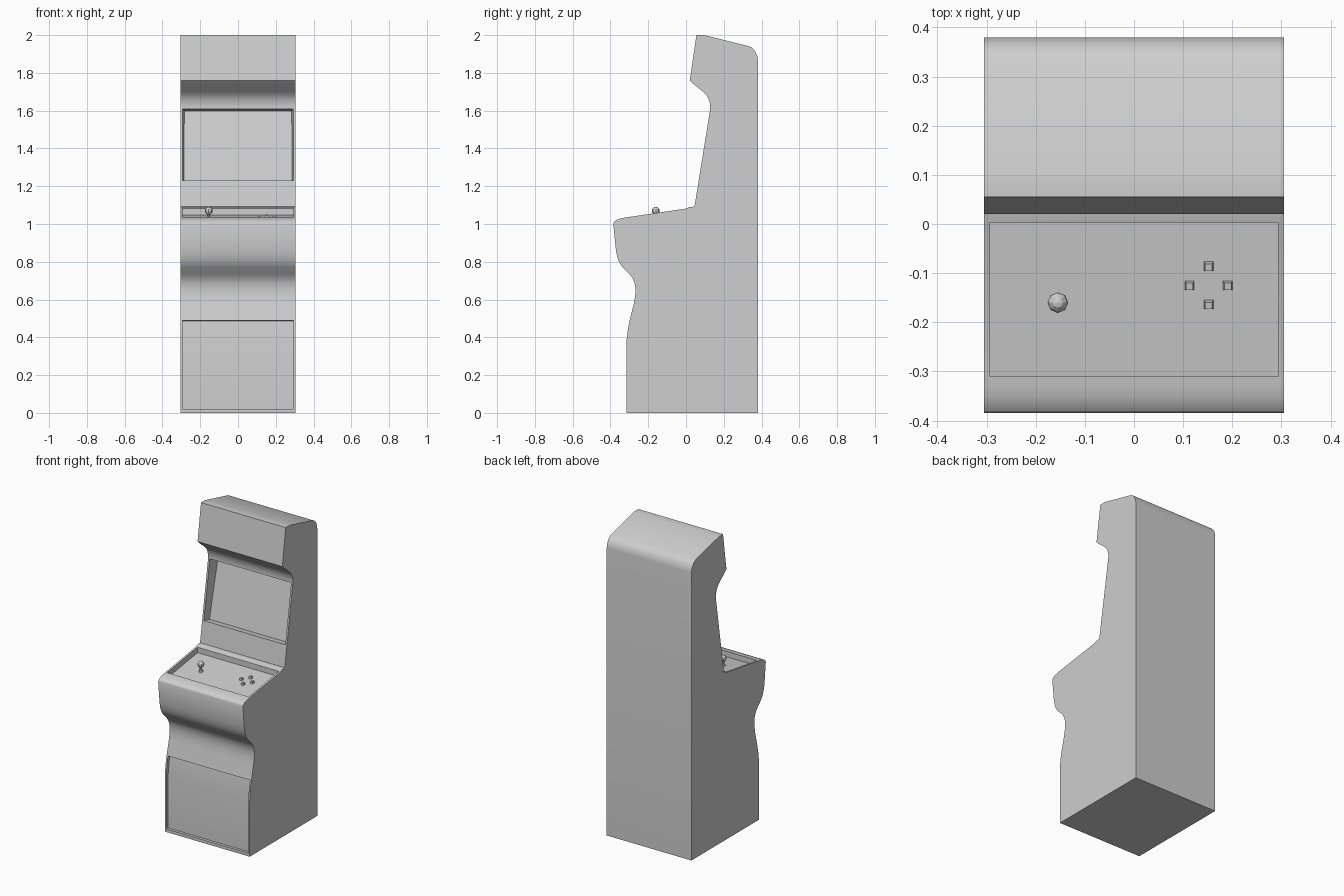
import bpy, bmesh, math
from mathutils import Vector

if "Cube" in bpy.data.objects:
    bpy.data.objects.remove(bpy.data.objects["Cube"])

grey = bpy.data.materials.new("light grey")
grey.diffuse_color = (0.62, 0.62, 0.62, 1)
grey.use_nodes = True
grey.node_tree.nodes["Principled BSDF"].inputs["Base Color"].default_value = grey.diffuse_color


def add_object(name, bm):
    bmesh.ops.recalc_face_normals(bm, faces=bm.faces)
    mesh = bpy.data.meshes.new(name)
    bm.to_mesh(mesh)
    bm.free()
    mesh.materials.append(grey)
    ob = bpy.data.objects.new(name, mesh)
    bpy.context.collection.objects.link(ob)
    return ob


def prism(name, pts):
    """Side profile of (y, z, half width) points spanned across x."""
    bm = bmesh.new()
    left = [bm.verts.new((-w, y, z)) for y, z, w in pts]
    right = [bm.verts.new((w, y, z)) for y, z, w in pts]
    n = len(pts)
    bm.faces.new(left)
    bm.faces.new(right[::-1])
    for i in range(n):
        j = (i + 1) % n
        bm.faces.new((left[i], right[i], right[j], left[j]))
    return add_object(name, bm)


# cabinet body: side profile, from bottom back upwards and round to the front
profile = [
    (0.38, 0), (0.38, 1.87), (0.377, 1.89), (0.368, 1.912), (0.354, 1.93), (0.335, 1.941),
    (0.10, 1.999), (0.085, 2.0), (0.055, 2.0), (0.02, 1.76),
    (0.035, 1.745), (0.09, 1.70), (0.11, 1.68), (0.122, 1.657), (0.128, 1.63), (0.128, 1.61),
    (0.125, 1.59), (0.045, 1.092), (0.02, 1.09), (0.003, 1.082),
    (-0.33, 1.033), (-0.352, 1.028), (-0.37, 1.02), (-0.381, 1.011), (-0.385, 1.0),
    (-0.371, 0.86), (-0.364, 0.825), (-0.352, 0.795), (-0.335, 0.77),
    (-0.30, 0.735), (-0.283, 0.713), (-0.272, 0.688), (-0.267, 0.655), (-0.269, 0.62),
    (-0.276, 0.58), (-0.298, 0.49), (-0.308, 0.44), (-0.314, 0.39), (-0.315, 0.36), (-0.315, 0)]
cabinet = prism("cabinet", [(y, z, 0.305) for y, z in profile])

# screen recess: tilted, tapering inwards, deeper at the top
up = Vector((0.158, 0.987))
inward = Vector((0.987, -0.158))
low = Vector((0.067, 1.23))
screen = []
for along, depth in ((0, -0.03), (0, 0.05), (0.385, 0.075), (0.385, -0.03)):
    p = low + up * along + inward * depth
    screen.append((p.x, p.y, 0.293 - 0.12 * depth))

# control panel recess and lower door recess
PANEL_SLOPE = 0.147


def panel_z(y):
    return 1.046 + PANEL_SLOPE * y


panel = [(-0.31, panel_z(-0.31), 0.293), (0.003, panel_z(0.003), 0.293),
         (0.003, 1.15, 0.293), (-0.31, 1.15, 0.293)]
door = [(-0.36, 0.02, 0.295), (-0.297, 0.02, 0.295), (-0.297, 0.37, 0.295),
        (-0.281, 0.487, 0.295), (-0.36, 0.495, 0.295)]

for part, pts in (("screen", screen), ("panel", panel), ("door", door)):
    cutter = prism(part + "_cutter", pts)
    cutter.hide_render = True
    mod = cabinet.modifiers.new(part + "_recess", 'BOOLEAN')
    mod.operation = 'DIFFERENCE'
    mod.solver = 'EXACT'
    mod.object = cutter
    bpy.context.view_layer.objects.active = cabinet
    bpy.ops.object.modifier_apply(modifier=mod.name)
    bpy.data.objects.remove(cutter)

bpy.ops.object.select_all(action='DESELECT')
cabinet.select_set(True)
bpy.context.view_layer.objects.active = cabinet
bpy.ops.object.shade_smooth_by_angle(angle=math.radians(30))


def cone(name, sides, r1, r2, height, loc, tilt=0.0, spin=0.0):
    bm = bmesh.new()
    bmesh.ops.create_cone(bm, cap_ends=True, segments=sides, radius1=r1, radius2=r2, depth=height)
    ob = add_object(name, bm)
    ob.location = loc
    ob.rotation_euler = (tilt, 0, spin)
    return ob


# joystick: flared base, stick and faceted ball
tilt = math.atan(PANEL_SLOPE)
jx, jy = -0.155, -0.16
jz = panel_z(jy)
cone("joystick_base", 8, 0.016, 0.008, 0.016, (jx, jy, jz + 0.006), tilt)
cone("joystick_stick", 8, 0.007, 0.007, 0.05, (jx, jy, jz + 0.024))
bm = bmesh.new()
bmesh.ops.create_uvsphere(bm, u_segments=8, v_segments=6, radius=0.021)
ball = add_object("joystick_ball", bm)
ball.location = (jx, jy, 1.07)

# four square buttons in a diamond
for i, (dx, dy) in enumerate(((0, 1), (1, 0), (0, -1), (-1, 0))):
    x, y = 0.152 + 0.039 * dx, -0.126 + 0.039 * dy
    bm = bmesh.new()
    bmesh.ops.create_cube(bm, size=1)
    for v in bm.verts:
        w = 0.014 if v.co.z > 0 else 0.02
        v.co = (v.co.x * w, v.co.y * w, v.co.z * 0.018)
    button = add_object("button_%d" % (i + 1), bm)
    button.location = (x, y, panel_z(y) + 0.006)
    button.rotation_euler = (tilt, 0, 0)
